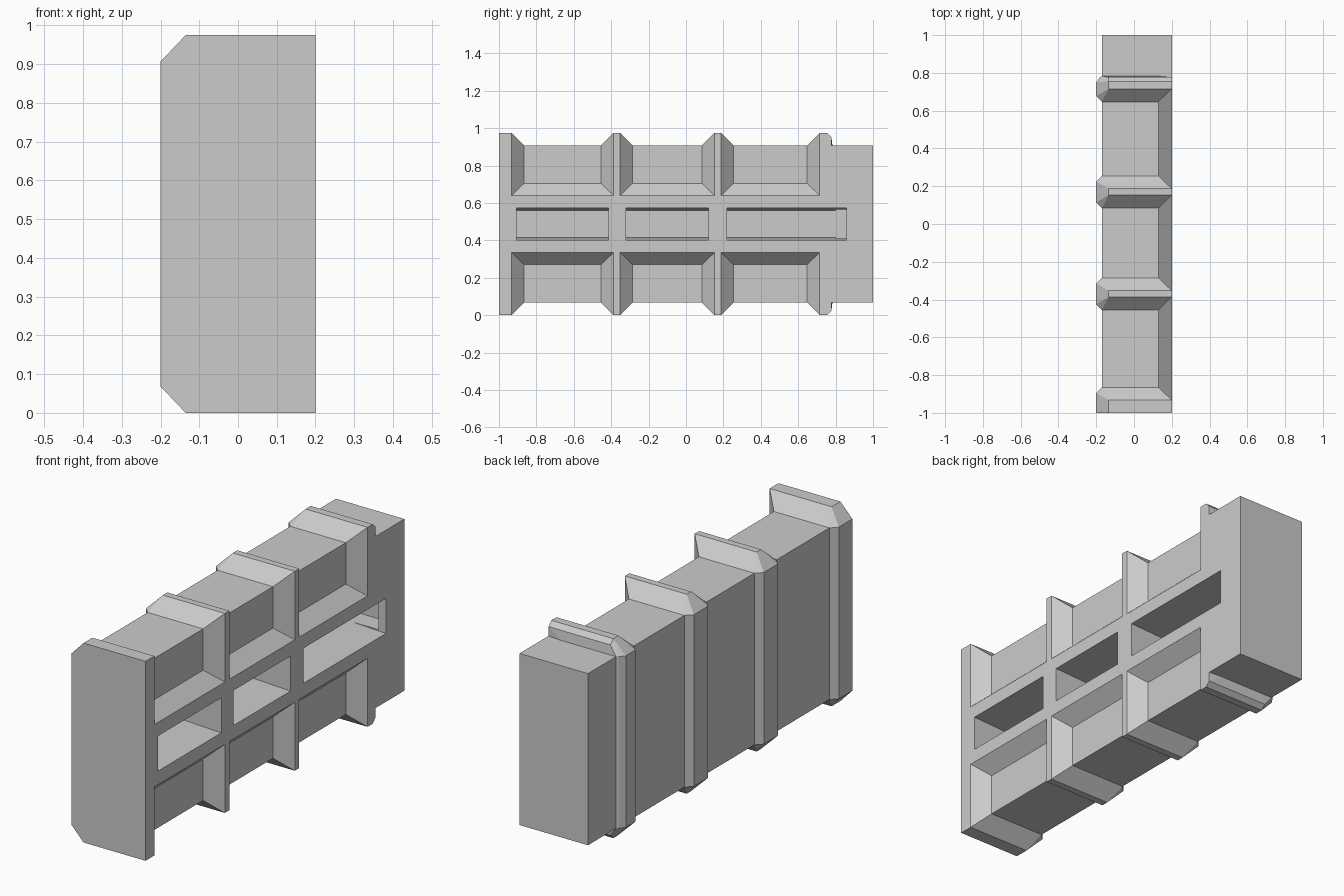
import bpy, bmesh

cube = bpy.data.objects.get("Cube")
if cube:
    bpy.data.objects.remove(cube, do_unlink=True)

grey = bpy.data.materials.new("plain grey")
grey.use_nodes = True
colour = (0.6, 0.6, 0.6, 1)
grey.diffuse_color = colour
grey.node_tree.nodes["Principled BSDF"].inputs["Base Color"].default_value = colour

TOP = 0.975            # rib height
DEPTH = 0.068          # how far the ribs rise above the body
LOW, HIGH = DEPTH, TOP - DEPTH
LEFT, FLOOR, FACE = -0.17, 0.13, 0.2


def hull(name, points):
    """Flat-faced convex solid around the given points."""
    bm = bmesh.new()
    for p in points:
        bm.verts.new(p)
    result = bmesh.ops.convex_hull(bm, input=bm.verts)
    spare = [g for g in result["geom_interior"] if isinstance(g, bmesh.types.BMVert)]
    bmesh.ops.delete(bm, geom=spare, context="VERTS")
    bmesh.ops.dissolve_limit(bm, angle_limit=0.01, verts=bm.verts, edges=bm.edges)
    bmesh.ops.recalc_face_normals(bm, faces=bm.faces)
    mesh = bpy.data.meshes.new(name)
    bm.to_mesh(mesh)
    bm.free()
    mesh.materials.append(grey)
    obj = bpy.data.objects.new(name, mesh)
    bpy.context.collection.objects.link(obj)
    return obj


def box(name, xs, ys, zs):
    return hull(name, [(x, y, z) for x in xs for y in ys for z in zs])


def mirrored(x, y, z):
    """A point and its twin in the lower half."""
    return [(x, y, z), (x, y, TOP - z)]


def crest(y, drop=0):
    return mirrored(-0.135, y, TOP - drop) + mirrored(FACE, y, TOP - drop)


def edge(y, x=-0.2):
    return mirrored(x, y, HIGH)


def foot(y):
    return mirrored(LEFT, y, HIGH) + mirrored(FLOOR, y, HIGH)


# Main body and flush back block
parts = [box("body", (LEFT, FLOOR), (-1, 1), (LOW, HIGH)),
         box("back_block", (FLOOR, FACE), (0.715, 1), (LOW, HIGH))]

# Sloped band along the middle of the open side
parts.append(hull("middle_band", [p for y in (-1, 1) for p in
             mirrored(FLOOR, y, 0.705) + mirrored(FACE, y, 0.64)]))

# Front end rib
parts.append(hull("front_rib", crest(-1) + edge(-1) + crest(-0.932)
                  + edge(-0.895) + foot(-0.865)))

# Two middle ribs, tapered both ways
for name, y in (("middle_rib_front", -0.37), ("middle_rib_back", 0.17)):
    points = []
    for s in (-1, 1):
        points += crest(y + s * 0.017) + edge(y + s * 0.055) + foot(y + s * 0.085)
    parts.append(hull(name, points))

# Back rib with a small bevel behind
parts.append(hull("back_rib", foot(0.647) + edge(0.677) + crest(0.715)
                  + crest(0.755) + edge(0.75) + crest(0.777, 0.022)
                  + edge(0.777, -0.18) + foot(0.783)))

# Long slots cut into the band, slightly narrowing inward
cutters = []
for i, (a, b) in enumerate(((-0.905, -0.415), (-0.32, 0.12), (0.22, 0.857))):
    points = [p for y in (a, b) for p in
              mirrored(-0.1, y, 0.56) + mirrored(FACE + 0.02, y, 0.574)]
    cutters.append(hull(f"slot_cutter_{i + 1}", points))
# Hollow behind the far end of the last slot
cutters.append(box("hollow_cutter", (-0.1, 0.16), (0.8, 0.95), (0.41, 0.565)))

for cutter in cutters:
    cutter.hide_render = True
    cutter.hide_viewport = True
    cutter.display_type = "WIRE"
for part in parts:
    for cutter in cutters:
        cut = part.modifiers.new("slot", "BOOLEAN")
        cut.operation = "DIFFERENCE"
        cut.solver = "EXACT"
        cut.object = cutter
